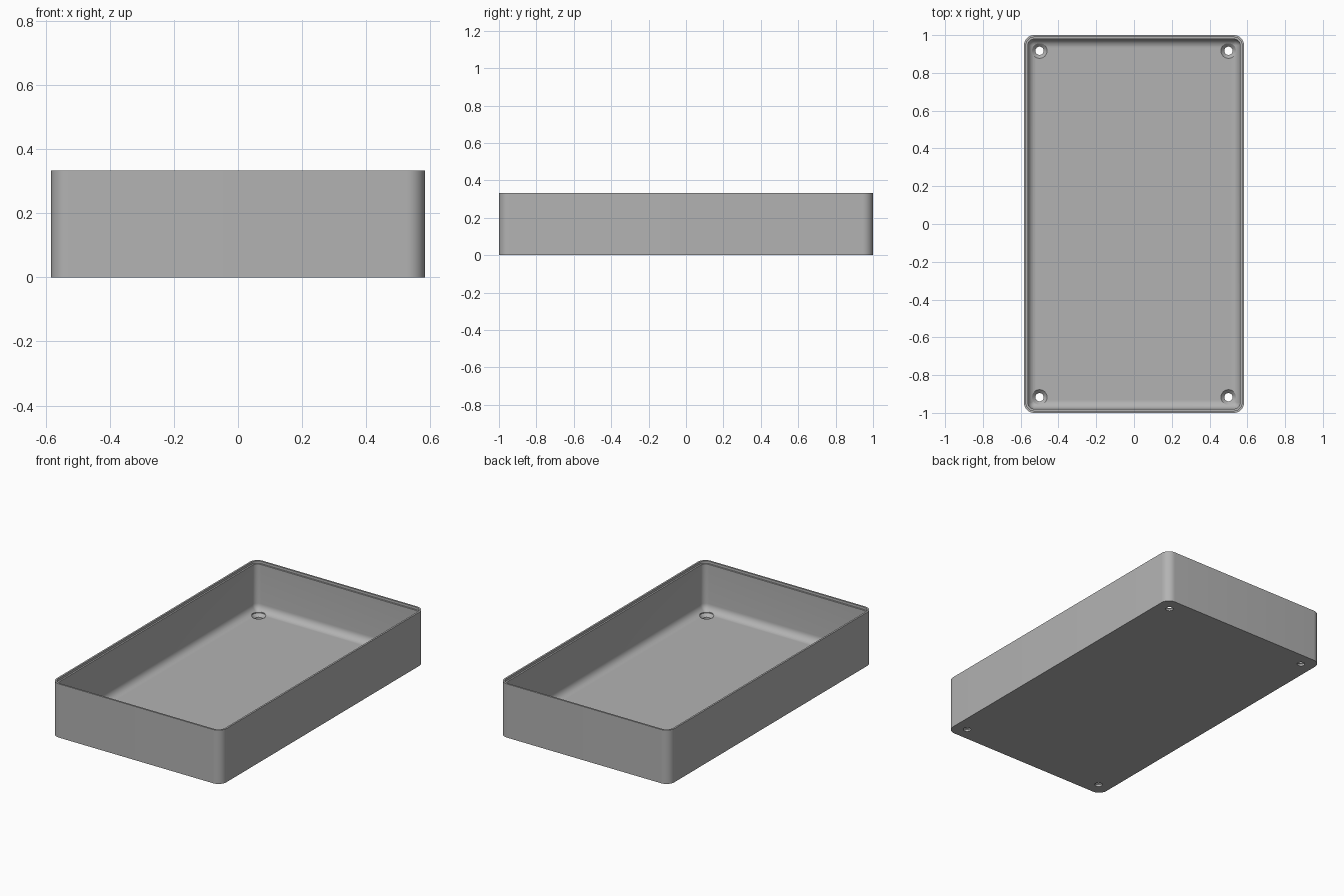
import bpy, bmesh, math

cube = bpy.data.objects.get("Cube")
if cube:
    bpy.data.objects.remove(cube, do_unlink=True)

HX, HY, H = 0.583, 1.0, 0.333
CORNER, WALL, FLOOR, FILLET = 0.055, 0.021, 0.03, 0.045
LIP, LIP_Z = 0.011, 0.318

grey = bpy.data.materials.new("plain_grey")
grey.use_nodes = True
colour = (0.45, 0.45, 0.45, 1)
grey.diffuse_color = colour
grey.node_tree.nodes["Principled BSDF"].inputs["Base Color"].default_value = colour


def ring(bm, inset, z, steps=10):
    """Rounded rectangle of vertices, inset from the outer wall."""
    r = max(CORNER - inset, 0.012)
    cx, cy = HX - inset - r, HY - inset - r
    verts = []
    for q, (sx, sy) in enumerate([(1, 1), (-1, 1), (-1, -1), (1, -1)]):
        for i in range(steps + 1):
            a = (q + i / steps) * math.pi / 2
            verts.append(bm.verts.new((sx * cx + r * math.cos(a),
                                       sy * cy + r * math.sin(a), z)))
    return verts


def loft(name, rings):
    """Closed solid from a list of (inset, z) rings."""
    bm = bmesh.new()
    loops = [ring(bm, *p) for p in rings]
    for a, b in zip(loops, loops[1:]):
        for i in range(len(a)):
            j = (i + 1) % len(a)
            bm.faces.new((a[i], a[j], b[j], b[i]))
    bm.faces.new(loops[0][::-1])
    bm.faces.new(loops[-1])
    bmesh.ops.recalc_face_normals(bm, faces=bm.faces)
    mesh = bpy.data.meshes.new(name)
    bm.to_mesh(mesh)
    bm.free()
    obj = bpy.data.objects.new(name, mesh)
    bpy.context.collection.objects.link(obj)
    mesh.materials.append(grey)
    return obj


# Tray shell: outer wall, stepped rim, inner wall, floor fillet
fillet = [(WALL + FILLET * (1 - math.cos(t)), FLOOR + FILLET * (1 - math.sin(t)))
          for t in (i * math.pi / 16 for i in range(9))]
tray = loft("tray", [(0, 0), (0, H), (LIP, H), (LIP, LIP_Z), (WALL, LIP_Z)] + fillet)

# Countersunk screw holes in the four corners
bm = bmesh.new()
profile = [(0.022, -0.02), (0.022, 0.012), (0.04, FLOOR), (0.04, 0.06)]
for sx in (-1, 1):
    for sy in (-1, 1):
        n = 32
        loops = [[bm.verts.new((sx * 0.5 + r * math.cos(2 * math.pi * i / n),
                                sy * 0.917 + r * math.sin(2 * math.pi * i / n), z))
                  for i in range(n)] for r, z in profile]
        for a, b in zip(loops, loops[1:]):
            for i in range(n):
                j = (i + 1) % n
                bm.faces.new((a[i], a[j], b[j], b[i]))
        bm.faces.new(loops[0][::-1])
        bm.faces.new(loops[-1])
mesh = bpy.data.meshes.new("screw_hole_cutter")
bm.to_mesh(mesh)
bm.free()
mesh.materials.append(grey)
cutter = bpy.data.objects.new("screw_hole_cutter", mesh)
bpy.context.collection.objects.link(cutter)
cutter.hide_render = True

mod = tray.modifiers.new("screw_holes", "BOOLEAN")
mod.operation, mod.solver, mod.object = "DIFFERENCE", "EXACT", cutter
bpy.ops.object.select_all(action="DESELECT")
tray.select_set(True)
bpy.context.view_layer.objects.active = tray
bpy.ops.object.modifier_apply(modifier=mod.name)
bpy.data.objects.remove(cutter, do_unlink=True)
bpy.ops.object.shade_smooth_by_angle(angle=math.radians(30))
